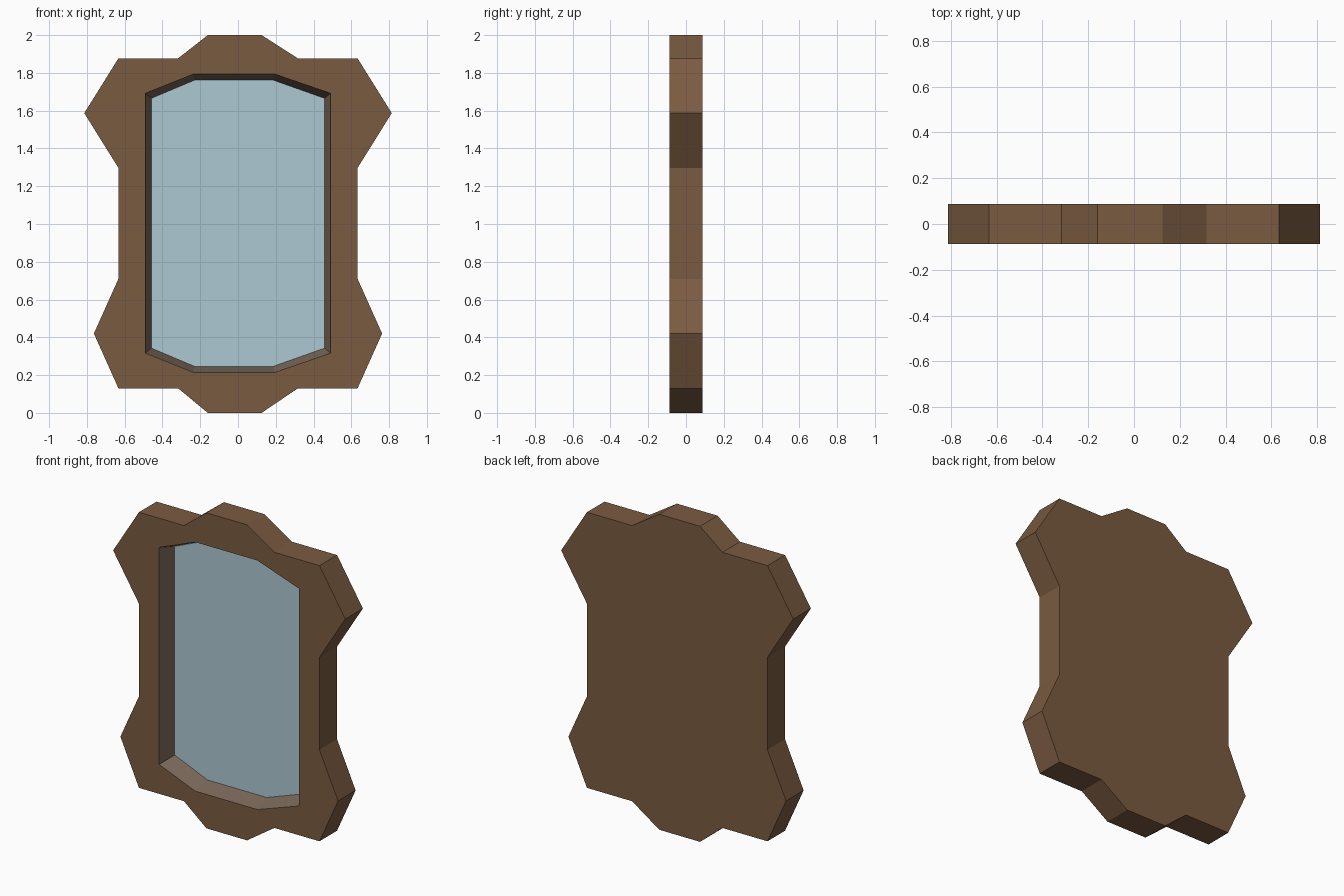
import bpy, bmesh

if "Cube" in bpy.data.objects:
    bpy.data.objects.remove(bpy.data.objects["Cube"])


def material(name, rgb):
    m = bpy.data.materials.new(name)
    lin = [((c / 255 + 0.055) / 1.055) ** 2.4 for c in rgb]
    m.diffuse_color = (*lin, 1)
    m.use_nodes = True
    m.node_tree.nodes["Principled BSDF"].inputs["Base Color"].default_value = m.diffuse_color
    return m


wood = material("brown wood", (122, 91, 65))
inner = material("grey brown bevel", (122, 104, 89))
glass = material("pale blue glass", (173, 200, 210))


def ring(bm, pts, y):
    return [bm.verts.new((x, y, z)) for x, z in pts]


def walls(bm, a, b, mat=0):
    n = len(a)
    for i in range(n):
        j = (i + 1) % n
        bm.faces.new((a[i], a[j], b[j], b[i])).material_index = mat


def finish(bm, name, mats):
    bmesh.ops.recalc_face_normals(bm, faces=bm.faces[:])
    me = bpy.data.meshes.new(name)
    bm.to_mesh(me)
    bm.free()
    for m in mats:
        me.materials.append(m)
    ob = bpy.data.objects.new(name, me)
    bpy.context.collection.objects.link(ob)
    return ob


# Outer silhouette: right half mirrored; the crown's left corners sit further out
right = [(0.125, 2.0), (0.317, 1.877), (0.633, 1.877), (0.814, 1.587),
         (0.633, 1.297), (0.633, 0.71), (0.763, 0.42), (0.633, 0.13),
         (0.317, 0.13), (0.125, 0.0)]
left = [(-0.16 if x == 0.125 else -x, z) for x, z in reversed(right)]
outline = right + left


# Eight-sided opening, given half width, crown corners and heights
def opening(w, xl, xr, corner, crown):
    up = [(-w, corner), (-xl, crown), (xr, crown), (w, corner)]
    return [(x, 1.004 + z) for x, z in up] + [(x, 1.004 - z) for x, z in reversed(up)]


Y_FRONT, Y_BACK, Y_GLASS, Y_FLOOR = -0.088, 0.088, 0.022, 0.028
mouth = opening(0.491, 0.238, 0.198, 0.688, 0.789)
floor = opening(0.459, 0.229, 0.185, 0.661, 0.758)

# Frame: solid back, sides, pierced front and tapered recess
bm = bmesh.new()
front, back = ring(bm, outline, Y_FRONT), ring(bm, outline, Y_BACK)
hole, base = ring(bm, mouth, Y_FRONT), ring(bm, floor, Y_FLOOR)
walls(bm, front, back)
walls(bm, hole, base, 1)
bm.faces.new(back)
bm.faces.new(base).material_index = 1
rim = [e for e in bm.edges if all(abs(v.co.y - Y_FRONT) < 1e-5 for v in e.verts)]
bmesh.ops.triangle_fill(bm, edges=rim, use_beauty=True, use_dissolve=False,
                        normal=(0, -1, 0))
finish(bm, "mirror_frame", [wood, inner])

# Glass pane on the recess floor
bm = bmesh.new()
a, b = ring(bm, floor, Y_GLASS), ring(bm, floor, Y_FLOOR)
walls(bm, a, b)
bm.faces.new(a)
bm.faces.new(b)
finish(bm, "mirror_glass", [glass])
